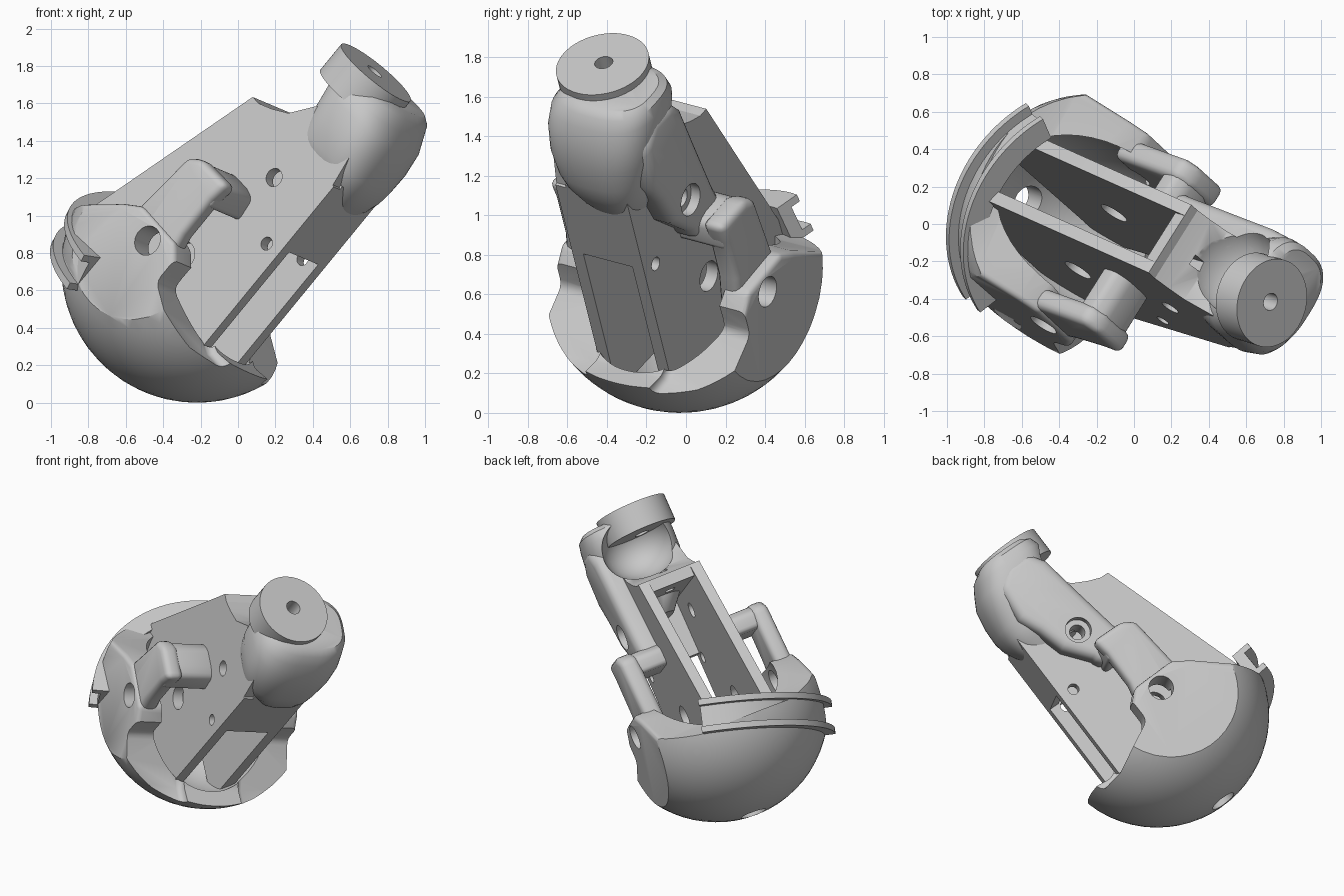
import bpy, bmesh, math
from mathutils import Matrix, Vector

if "Cube" in bpy.data.objects:
    bpy.data.objects.remove(bpy.data.objects["Cube"], do_unlink=True)

mat = bpy.data.materials.new("plain_grey")
mat.use_nodes = True
grey = (0.58, 0.58, 0.58, 1)
mat.diffuse_color = grey
mat.node_tree.nodes["Principled BSDF"].inputs["Base Color"].default_value = grey

# The part is built along its own axes: x = length, y = width, z = open side
LONG = Vector((0.623, -0.19, 0.76)).normalized()
WIDE = Vector((0.52, 0.826, -0.22))
WIDE = (WIDE - LONG * WIDE.dot(LONG)).normalized()
OPEN = LONG.cross(WIDE)
POSE = Matrix.Translation((-0.22, -0.03, 0.725)) @ Matrix((LONG, WIDE, OPEN)).transposed().to_4x4()
parts = []


def finish(name, bm, keep=True):
    bmesh.ops.recalc_face_normals(bm, faces=bm.faces)
    me = bpy.data.meshes.new(name)
    bm.to_mesh(me)
    bm.free()
    me.materials.append(mat)
    ob = bpy.data.objects.new(name, me)
    bpy.context.scene.collection.objects.link(ob)
    if keep:
        parts.append(ob)
    else:
        ob.hide_render = True
    return ob


def bake(ob):
    dg = bpy.context.evaluated_depsgraph_get()
    me = bpy.data.meshes.new_from_object(ob.evaluated_get(dg))
    ob.modifiers.clear()
    ob.data = me


def prism(name, outline, y0, y1, bevel=0.0, keep=True):
    bm = bmesh.new()
    face = bm.faces.new([bm.verts.new((a, y0, c)) for a, c in outline])
    ext = bmesh.ops.extrude_face_region(bm, geom=[face])["geom"]
    bmesh.ops.translate(bm, vec=(0, y1 - y0, 0), verts=[v for v in ext if isinstance(v, bmesh.types.BMVert)])
    ob = finish(name, bm, keep)
    if bevel:
        m = ob.modifiers.new("round", "BEVEL")
        m.width, m.segments, m.limit_method = bevel, 3, "ANGLE"
        bake(ob)
    return ob


def box(name, x0, x1, y0, y1, z0, z1, keep=True):
    return prism(name, [(x0, z0), (x1, z0), (x1, z1), (x0, z1)], y0, y1, 0, keep)


def rod(centre, radius, length, axis, name="hole_cutter", keep=False):
    bm = bmesh.new()
    turn = Matrix.Rotation(math.pi / 2, 4, "X" if axis == "Y" else "Y")
    bmesh.ops.create_cone(bm, cap_ends=True, segments=48, radius1=radius, radius2=radius,
                          depth=length, matrix=Matrix.Translation(centre) @ turn)
    return finish(name, bm, keep)


def ball(name, centre, size, keep):
    bm = bmesh.new()
    bmesh.ops.create_uvsphere(bm, u_segments=64, v_segments=32, radius=1,
                              matrix=Matrix.Translation(centre) @ Matrix.Diagonal((*size, 1)))
    return finish(name, bm, keep)


def combine(obs, tool, mode="DIFFERENCE"):
    for ob in obs:
        m = ob.modifiers.new("cut", "BOOLEAN")
        m.operation, m.object, m.solver = mode, tool, "EXACT"
        bake(ob)
    bpy.data.objects.remove(tool, do_unlink=True)


# Hollow dome with a shaped rim and flattened sides
dome = ball("dome", (0, 0, 0), (0.725, 0.725, 0.725), True)
rim = [(-0.9, -0.9), (-0.17, -0.9), (-0.2, -0.55), (0.06, -0.25), (0.14, -0.17), (0.15, 0.14),
       (0.08, 0.25), (-0.12, 0.49), (-0.2, 0.62), (-0.22, 0.85), (-0.9, 0.85)]
combine([dome], prism("rim_cutter", rim, -0.59, 0.565, 0.03, False), "INTERSECT")
combine([dome], ball("hollow_cutter", (0, 0, 0), (0.62, 0.45, 0.62), False))
notch = [(-0.08, -0.24), (0.4, -0.24), (0.4, -1), (-0.24, -1), (-0.24, -0.55)]
for y0, y1 in ((-0.9, -0.19), (0.2, 0.9)):
    combine([dome], prism("notch_cutter", notch, y0, y1, 0.04, False))

# Open channel: two walls, end wall and the framed floor
side = [(-0.46, -0.5), (0.9, -0.5), (0.92, -0.46), (0.92, 0.26), (-0.12, 0.6), (-0.32, 0.58), (-0.5, 0.4)]
front_wall = prism("front_wall", side, -0.235, -0.165)
rear_wall = prism("rear_wall", side, 0.135, 0.205)
end_wall = box("end_wall", 0.84, 0.92, -0.17, 0.14, -0.5, 0.26)
box("floor_plate", 0.46, 0.88, -0.17, 0.14, -0.5, -0.43)

# Shoulder filling the space between the end wall and the neck
slope = [(0.9, -0.49), (1.12, -0.45), (1.2, -0.14), (1.1, -0.06), (1.0, 0.02), (0.95, 0.12), (0.9, 0.259)]
shoulder = prism("shoulder", slope, -0.235, 0.205)

# Neck lofted from rounded sections: x, y, z, half width, half height
sections = [(0.74, 0.06, -0.29, 0.13, 0.18), (0.84, 0.05, -0.275, 0.2, 0.25),
            (0.92, 0.03, -0.285, 0.25, 0.265), (1.0, 0.02, -0.29, 0.27, 0.27),
            (1.12, 0.02, -0.285, 0.3, 0.265), (1.25, 0.025, -0.26, 0.305, 0.265),
            (1.33, 0.03, -0.225, 0.3, 0.255), (1.39, 0.05, -0.22, 0.27, 0.225),
            (1.42, 0.06, -0.22, 0.23, 0.18)]
bm = bmesh.new()
rings = []
for x, y, z, w, h in sections:
    ring = []
    for i in range(48):
        t = math.tau * i / 48
        cs, sn = math.cos(t), math.sin(t)
        ring.append(bm.verts.new((x, y + w * math.copysign(abs(cs) ** 0.72, cs),
                                  z + h * math.copysign(abs(sn) ** 0.72, sn))))
    rings.append(ring)
for r, s in zip(rings, rings[1:]):
    for i in range(48):
        bm.faces.new((r[i], r[i - 1], s[i - 1], s[i]))
bm.faces.new(rings[0])
bm.faces.new(rings[-1])
neck = finish("neck", bm)

# Rear lug joining the neck to the rear strap
lug_line = [(1.32, -0.3), (1.22, -0.42), (0.98, -0.44), (0.84, -0.38), (0.66, -0.33), (0.5, -0.2),
            (0.42, -0.18), (0.42, 0.1), (0.6, 0.05), (0.95, -0.01), (1.2, -0.05), (1.31, -0.12)]
lug = prism("rear_lug", lug_line, 0.14, 0.335, 0.06)
combine([neck, shoulder, lug], ball("scoop_cutter", (1.19, 0.03, 0.05), (0.22, 0.255, 0.28), False))

# Round head overhanging the scoop
head = rod((1.37, -0.055, -0.132), 0.24, 0.18, "X", "head", True)

# Bent straps outside each wall, with a post back to the wall
strap = [(0.02, -0.2), (0.2, -0.16), (0.44, -0.16), (0.56, -0.18), (0.56, 0.05), (0.51, 0.13), (0.02, 0.18)]
front_strap = prism("front_strap", strap, -0.57, -0.45, 0.04)
rear_strap = prism("rear_strap", strap, 0.37, 0.5, 0.04)
post = [(0.39, -0.17), (0.53, -0.15), (0.55, -0.08), (0.55, 0.05), (0.5, 0.12), (0.39, 0.12)]
prism("front_post", post, -0.55, -0.2, 0.03)
prism("rear_post", post, 0.17, 0.48, 0.03)

# Pivot, screw and mounting holes
combine([dome, front_wall, rear_wall, front_strap, rear_strap], rod((0.04, 0, -0.03), 0.08, 2, "Y"))
combine([front_wall, rear_wall, lug], rod((0.7, 0, -0.17), 0.05, 2, "Y"))
combine([lug], rod((0.7, 0.36, -0.17), 0.085, 0.16, "Y"))
combine([front_wall, rear_wall], rod((0.42, 0, -0.4), 0.036, 2, "Y"))
combine([dome], rod((-0.7, 0.05, -0.01), 0.085, 0.5, "X"))
combine([neck, head], rod((1.4, -0.055, -0.12), 0.047, 0.5, "X"))
combine([end_wall, shoulder], box("slot_cutter", 0.8, 1.1, -0.06, 0.0, 0.02, 0.09, keep=False))

# Curved rail with two flanges on the open side of the dome
axis = Vector((0.955, -0.28, 0.05)).normalized()
out = Vector((-0.186, -0.688, 0.262))
out = (out - axis * out.dot(axis)).normalized()
profile = [(0.62, -0.25), (0.75, -0.25), (0.75, -0.21), (0.695, -0.21),
           (0.695, -0.07), (0.75, -0.07), (0.75, -0.03), (0.62, -0.03)]
bm = bmesh.new()
arcs = []
for i in range(33):
    ray = Matrix.Rotation(math.radians(8 - 98 * i / 32), 3, axis) @ out
    arcs.append([bm.verts.new(ray * r + axis * k) for r, k in profile])
for p, q in zip(arcs, arcs[1:]):
    for i in range(len(profile)):
        bm.faces.new((p[i - 1], p[i], q[i], q[i - 1]))
bm.faces.new(arcs[0])
bm.faces.new(arcs[-1])
finish("flanged_rail", bm)

# Lean every part into its standing pose
for ob in parts:
    ob.data.transform(POSE)
    bpy.ops.object.select_all(action="DESELECT")
    ob.select_set(True)
    bpy.context.view_layer.objects.active = ob
    bpy.ops.object.shade_smooth_by_angle(angle=math.radians(35))
